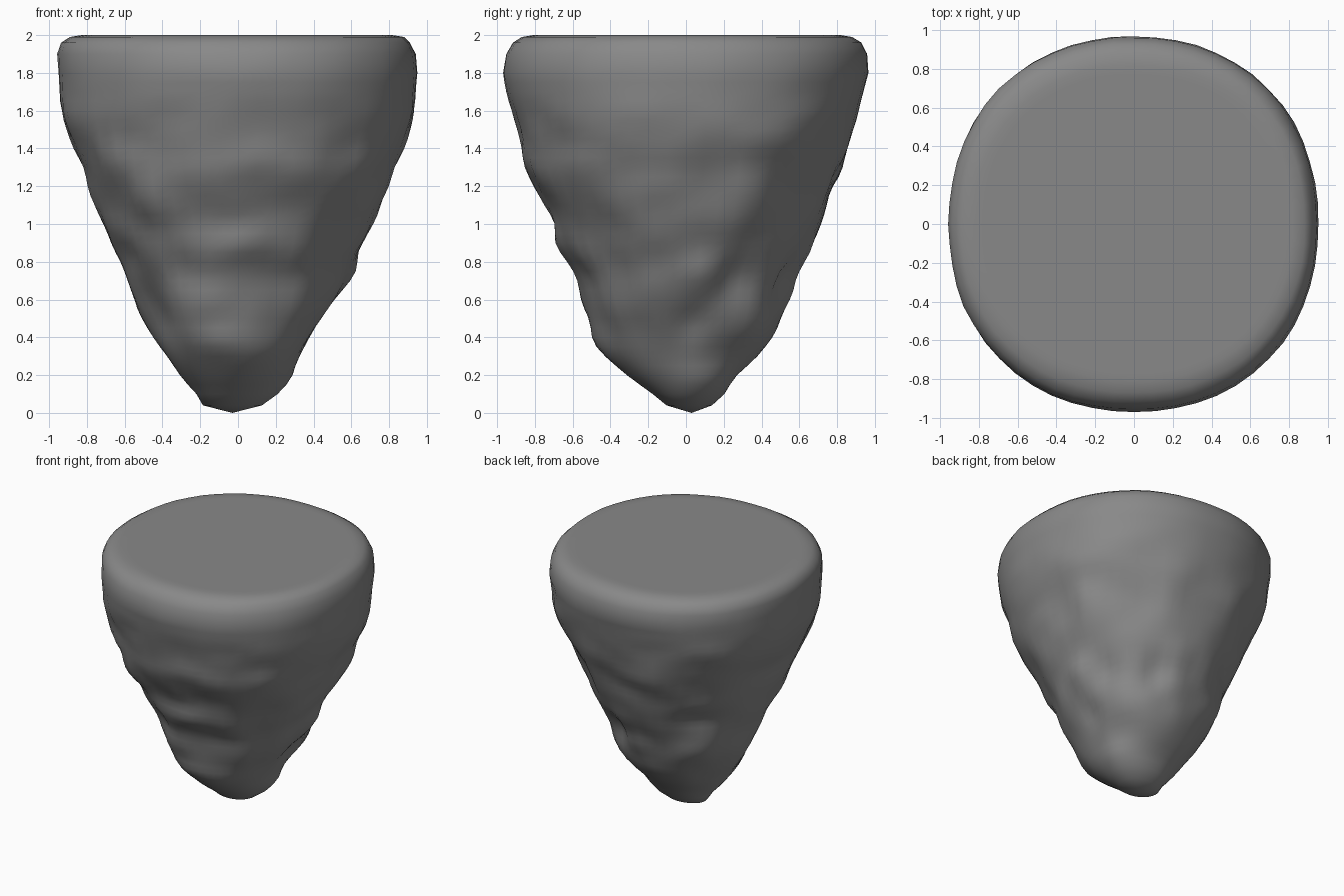
import bpy, bmesh, math
from mathutils import Vector, noise

# Rock outline by height: z, left, right, front, back reach
PROFILE = [
    (0.04, .16, .15, .13, .11), (0.10, .20, .22, .20, .18),
    (0.20, .30, .29, .33, .25), (0.30, .38, .32, .42, .39),
    (0.40, .45, .38, .46, .46), (0.55, .54, .49, .51, .51),
    (0.70, .58, .57, .55, .57), (0.85, .65, .63, .66, .65),
    (1.00, .72, .72, .69, .71), (1.20, .79, .80, .81, .77),
    (1.30, .82, .83, .86, .82), (1.40, .87, .87, .87, .86),
    (1.50, .92, .915, .89, .89), (1.60, .945, .935, .93, .915),
    (1.80, .95, .95, .965, .965), (1.90, .955, .94, .955, .96),
    (1.96, .935, .91, .92, .93), (1.99, .89, .88, .87, .88)]

# Lumps and hollows: angle, z, width across, height, push out
LUMPS = [
    (-108, .60, .15, .14, .05), (-140, 1.35, .10, .12, .04),
    (-127, 1.14, .09, .13, .05), (-112, .93, .09, .10, .02),
    (-88, .91, .12, .07, .025), (-72, .74, .12, .08, -.03),
    (-103, .38, .20, .08, .04), (-82, 1.18, .12, .11, -.025),
    (-120, .78, .08, .08, -.03), (-38, 1.30, .14, .12, .02),
    (-40, .95, .12, .22, -.03), (-18, .60, .12, .08, .02),
    (27, 1.45, .14, .08, .03), (25, 1.17, .08, .14, .04),
    (8, .75, .08, .08, .03), (9, 1.22, .09, .14, -.03),
    (48, .48, .15, .12, .04), (5, .48, .09, .08, -.04),
    (27, .72, .10, .10, -.06), (22, .17, .14, .08, .03),
    (50, 1.10, .13, .16, -.03), (82, .60, .12, .10, .02),
    (66, .70, .08, .12, -.04), (68, 1.25, .08, .16, .02),
    (109, 1.27, .15, .12, .03), (130, .92, .15, .09, -.05),
    (137, .64, .18, .10, .03), (164, 1.28, .15, .15, -.02),
    (208, .52, .14, .14, -.06), (208, .82, .12, .12, -.02)]


def base_radius(row, a):
    c, s = math.cos(a), math.sin(a)
    rx = row[2] if c > 0 else row[1]
    ry = row[4] if s > 0 else row[3]
    e = 2.04 + .12 * min(1, row[0] / 1.6)
    return ((abs(c) / rx) ** e + (abs(s) / ry) ** e) ** (-1 / e)


def radius(row, a):
    z, r = row[0], base_radius(row, a)
    for deg, lz, w, h, amp in LUMPS:
        d = (a - math.radians(deg) + math.pi) % math.tau - math.pi
        r += amp * math.exp(-((d * r / w) ** 2 + ((z - lz) / h) ** 2) / 1.2)
    p = Vector((r * math.cos(a), r * math.sin(a), z))
    fade = 0.4 if z > 1.6 else min(1, z * 2)
    return r + fade * (0.012 * noise.noise(p * 3.5) + 0.014 * noise.noise(p * 6))


def at_height(z):
    for a, b in zip(PROFILE, PROFILE[1:]):
        if a[0] <= z <= b[0]:
            t = (z - a[0]) / (b[0] - a[0])
            return tuple(p + (q - p) * t for p, q in zip(a, b))


def smooth_row(z):
    # average nearby heights so the outline has no hard bands
    rows = [at_height(z + d) for d in (-.06, 0, .06)]
    return (z,) + tuple((a + 2 * b + c) / 4 for a, b, c in list(zip(*rows))[1:])


# Loft the rock
N = 56
bm = bmesh.new()
rings = []
rows = PROFILE[:2] + [smooth_row(.15 + .05 * i) for i in range(33)] + PROFILE[-4:]
rows = [r for i, r in enumerate(rows) if i == 0 or r[0] > rows[i - 1][0] + .01]
for row in rows:
    ring = []
    for i in range(N):
        a = math.tau * i / N
        r = radius(row, a)
        k = max(0, 1 - row[0] / .3) * .03
        ring.append(bm.verts.new((r * math.cos(a) - k, r * math.sin(a) + k, row[0])))
    rings.append(ring)
for lo, hi in zip(rings, rings[1:]):
    for i in range(N):
        j = (i + 1) % N
        bm.faces.new((lo[i], lo[j], hi[j], hi[i]))

# Pointed bottom
tip = bm.verts.new((-.03, .03, 0))
for i in range(N):
    bm.faces.new((tip, rings[0][(i + 1) % N], rings[0][i]))

# Flat top: a small rounded lip, a flat rim and one cap
last = rings[-1]
for scale in (.93, .88):
    inner = [bm.verts.new((v.co.x * scale, v.co.y * scale, 2.0)) for v in rings[-1]]
    for i in range(N):
        j = (i + 1) % N
        bm.faces.new((last[i], last[j], inner[j], inner[i]))
    last = inner
bm.faces.new(last)

for f in bm.faces:
    f.smooth = True
mesh = bpy.data.meshes.new("floating_rock")
bm.to_mesh(mesh)
bm.free()
rock = bpy.data.objects.new("floating_rock", mesh)
bpy.context.collection.objects.link(rock)

# Stone grey
stone = bpy.data.materials.new("stone_grey")
stone.diffuse_color = (0.25, 0.25, 0.25, 1)
mesh.materials.append(stone)
